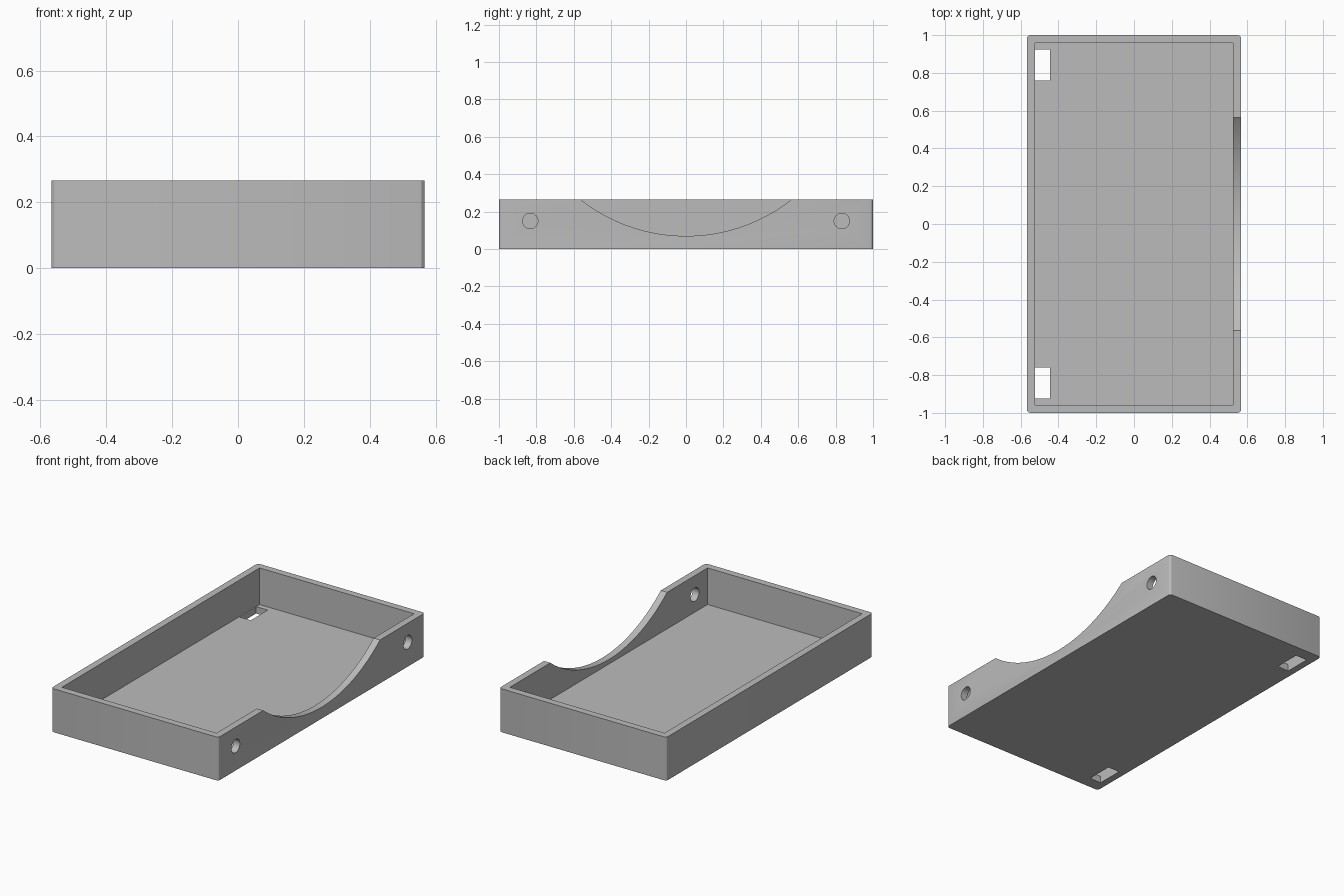
import bpy
import bmesh
import math
from mathutils import Matrix

cube = bpy.data.objects.get("Cube")
if cube:
    bpy.data.objects.remove(cube, do_unlink=True)

HALF_X, HALF_Y, HEIGHT = 0.567, 1.0, 0.266
WALL, FLOOR = 0.043, 0.042


def add_object(name, bm):
    mesh = bpy.data.meshes.new(name)
    bm.to_mesh(mesh)
    bm.free()
    obj = bpy.data.objects.new(name, mesh)
    bpy.context.collection.objects.link(obj)
    return obj


def box(name, x0, x1, y0, y1, z0, z1, corner=0):
    bm = bmesh.new()
    place = Matrix.Translation(((x0 + x1) / 2, (y0 + y1) / 2, (z0 + z1) / 2))
    size = Matrix.Diagonal((x1 - x0, y1 - y0, z1 - z0, 1))
    bmesh.ops.create_cube(bm, size=1, matrix=place @ size)
    if corner:
        upright = [e for e in bm.edges
                   if abs(e.verts[0].co.z - e.verts[1].co.z) > 0.01]
        bmesh.ops.bevel(bm, geom=upright, offset=corner, segments=3,
                        profile=0.5, affect='EDGES')
    return add_object(name, bm)


def side_cylinder(name, y, z, radius, segments):
    """Cylinder along x, passing through the +x wall only."""
    bm = bmesh.new()
    place = Matrix.Translation((HALF_X, y, z)) @ Matrix.Rotation(math.pi / 2, 4, 'Y')
    bmesh.ops.create_cone(bm, cap_ends=True, segments=segments, radius1=radius,
                          radius2=radius, depth=0.2, matrix=place)
    return add_object(name, bm)


# Tray body with small rounded upright corners
tray = box("tray", -HALF_X, HALF_X, -HALF_Y, HALF_Y, 0, HEIGHT, corner=0.018)

# Cavity, and the wide arc cut into one long wall
inner_x, inner_y = HALF_X - WALL, HALF_Y - WALL
cutters = [box("cavity_cutter", -inner_x, inner_x, -inner_y, inner_y, FLOOR, 0.5)]
half_chord, arc_bottom = 0.565, 0.07
sag = HEIGHT - arc_bottom
radius = (half_chord ** 2 + sag ** 2) / (2 * sag)
cutters.append(side_cylinder("arc_cutter", 0, arc_bottom + radius, radius, 160))

# Round side holes and rectangular floor slots at both ends
for side in (-1, 1):
    cutters.append(side_cylinder("hole_cutter", side * 0.833, 0.15, 0.041, 40))
    y0, y1 = sorted((side * 0.759, side * 0.923))
    cutters.append(box("slot_cutter", -inner_x + 0.0005, -0.445, y0, y1, -0.1, 0.1))

for cutter in cutters:
    cutter.hide_render = True
    mod = tray.modifiers.new(cutter.name, 'BOOLEAN')
    mod.operation = 'DIFFERENCE'
    mod.solver = 'EXACT'
    mod.object = cutter

# Apply the cuts and remove the cutters
bpy.context.view_layer.update()
bpy.ops.object.select_all(action='DESELECT')
bpy.context.view_layer.objects.active = tray
tray.select_set(True)
for mod in list(tray.modifiers):
    bpy.ops.object.modifier_apply(modifier=mod.name)
for cutter in cutters:
    bpy.data.objects.remove(cutter, do_unlink=True)

# Plain grey finish
grey = bpy.data.materials.new("light_grey")
grey.use_nodes = True
colour = (0.5, 0.5, 0.5, 1)
grey.diffuse_color = colour
grey.node_tree.nodes["Principled BSDF"].inputs["Base Color"].default_value = colour
tray.data.materials.clear()
tray.data.materials.append(grey)

bpy.ops.object.shade_smooth_by_angle(angle=math.radians(25))
